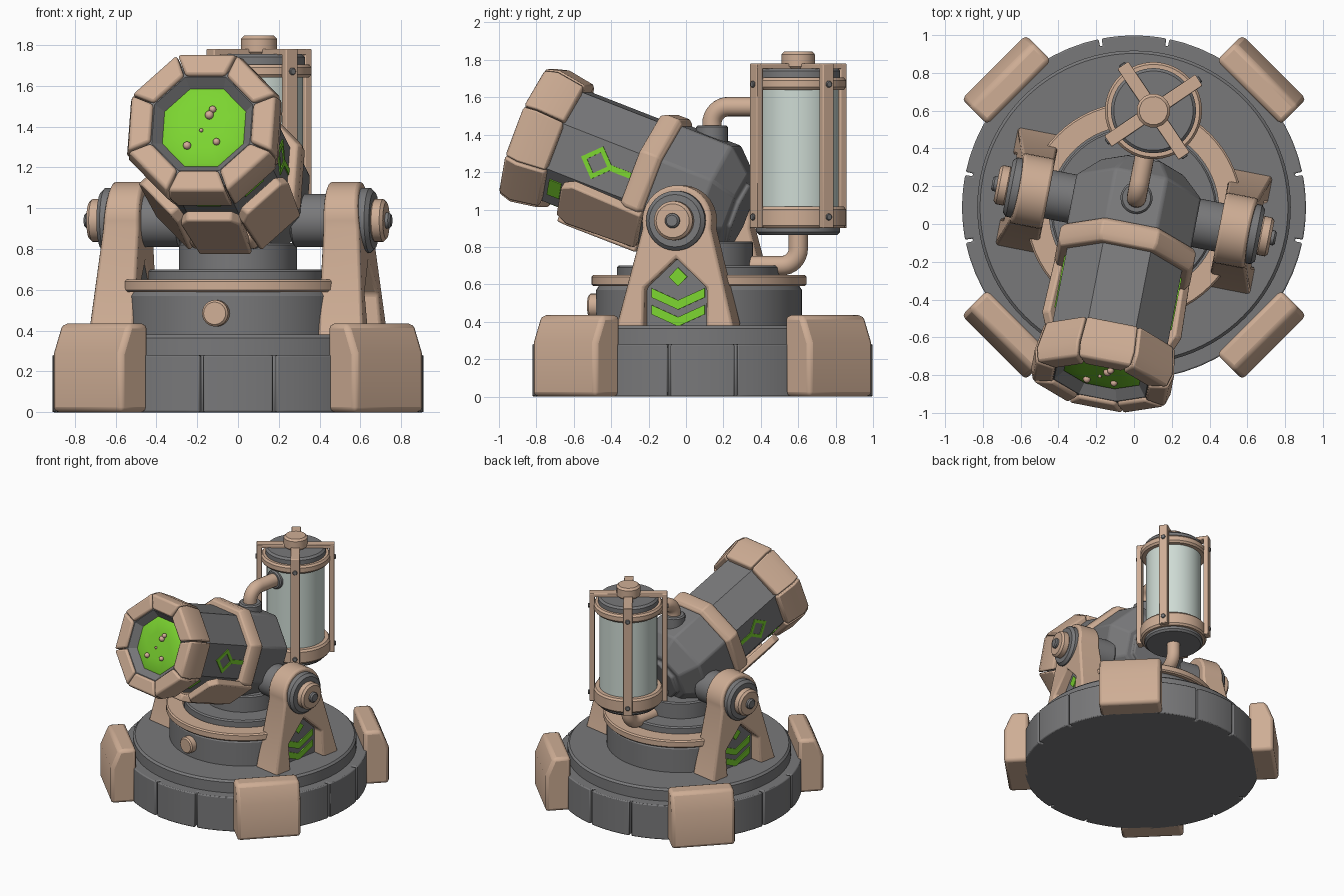
import bpy, bmesh
from math import pi, sin, cos, radians
from mathutils import Matrix, Vector

cube = bpy.data.objects.get("Cube")
if cube:
    bpy.data.objects.remove(cube)


def material(name, rgb):
    m = bpy.data.materials.new(name)
    m.use_nodes = True
    m.diffuse_color = (*rgb, 1)
    m.node_tree.nodes["Principled BSDF"].inputs["Base Color"].default_value = (*rgb, 1)
    return m


TAN = material("tan_armour", (0.62, 0.42, 0.30))
GREY = material("grey_metal", (0.19, 0.19, 0.195))
GREEN = material("bright_green", (0.20, 0.66, 0.03))
GLASS = material("pale_glass", (0.62, 0.71, 0.66))
PINK = material("bubble_tan", (0.66, 0.42, 0.32))

T = Matrix.Translation
BASE = T((0, 0.088, 0))
HEAD = T((0, 0.07, 0)) @ Matrix.Rotation(radians(-11), 4, 'Z')
# barrel frame: local z runs forward along the barrel, local y points up
GUN = HEAD @ T((0, 0, 1.06)) @ Matrix.Rotation(radians(69), 4, 'X')
TANK = HEAD @ T((0, 0.54, 0))


def finish(name, bm, mat, matrix, bevel=0):
    bm.transform(matrix)
    bmesh.ops.recalc_face_normals(bm, faces=bm.faces)
    me = bpy.data.meshes.new(name)
    bm.to_mesh(me)
    bm.free()
    me.materials.append(mat)
    ob = bpy.data.objects.new(name, me)
    bpy.context.collection.objects.link(ob)
    bpy.ops.object.select_all(action='DESELECT')
    ob.select_set(True)
    bpy.context.view_layer.objects.active = ob
    bpy.ops.object.shade_smooth_by_angle(angle=radians(30))
    if bevel:
        mod = ob.modifiers.new("edge_bevel", 'BEVEL')
        mod.width = bevel
        mod.segments = 2
        mod.limit_method = 'ANGLE'
    return ob


def lathe(name, pts, mat, matrix, n=48, ring=False, bevel=0):
    """Turn (radius, height) points; eight sides get flats facing the axes."""
    flat = n == 8
    k = 1 / cos(pi / n) if flat else 1
    bm = bmesh.new()
    rows = [[bm.verts.new((r * k * cos(2 * pi * (i + flat / 2) / n),
                           r * k * sin(2 * pi * (i + flat / 2) / n), z))
             for i in range(n)] for r, z in pts]
    pairs = list(zip(rows, rows[1:]))
    if ring:
        pairs.append((rows[-1], rows[0]))
    else:
        bm.faces.new(rows[0])
        bm.faces.new(rows[-1])
    for a, b in pairs:
        for i in range(n):
            j = (i + 1) % n
            bm.faces.new((a[i], a[j], b[j], b[i]))
    return finish(name, bm, mat, matrix, bevel)


def disc(name, r, z0, z1, mat, matrix, n=48, c=0.01):
    return lathe(name, [(r - c, z0), (r, z0 + c), (r, z1 - c), (r - c, z1)], mat, matrix, n)


def prism(name, outline, c0, c1, mat, matrix, bevel=0, lean=0):
    """Extrude a flat outline; lean tilts the far face."""
    bm = bmesh.new()
    a = [bm.verts.new((x, y, c0)) for x, y in outline]
    b = [bm.verts.new((x, y, c1 + lean * y)) for x, y in outline]
    bm.faces.new(a)
    bm.faces.new(b)
    for i in range(len(a)):
        j = (i + 1) % len(a)
        bm.faces.new((a[i], a[j], b[j], b[i]))
    return finish(name, bm, mat, matrix, bevel)


def rect(x0, x1, y0, y1):
    return [(x0, y0), (x1, y0), (x1, y1), (x0, y1)]


def pipe(name, start, corner, end, bend, mat, matrix):
    s, c, e = Vector(start), Vector(corner), Vector(end)
    d1, d2 = (c - s).normalized(), (e - c).normalized()
    mid = c - d1 * bend + d2 * bend
    path = [s] + [mid + bend * (d1 * sin(t * pi / 16) - d2 * cos(t * pi / 16))
                  for t in range(9)] + [e]
    side = d1.cross(d2)
    bm = bmesh.new()
    rows = []
    for i, p in enumerate(path):
        t = (path[min(i + 1, len(path) - 1)] - path[max(i - 1, 0)]).normalized()
        up = side.cross(t)
        rows.append([bm.verts.new(p + 0.052 * (side * cos(k * pi / 10) + up * sin(k * pi / 10)))
                     for k in range(20)])
    for a, b in zip(rows, rows[1:]):
        for i in range(20):
            bm.faces.new((a[i], a[i - 1], b[i - 1], b[i]))
    finish(name, bm, mat, matrix)


# base with paired slots in its rim
rim = []
for q in range(4):
    for side in (-1, 1):
        m = q * pi / 2 + side * radians(11.4)
        rim += [(0.91, m - 0.009), (0.87, m - 0.009), (0.87, m + 0.009), (0.91, m + 0.009)]
        span = 22.8 if side < 0 else 67.2
        rim += [(0.91, m + radians(span) * i / 12) for i in range(1, 12)]
prism("base_rim", [(r * cos(a), r * sin(a)) for r, a in rim], 0, 0.28, GREY, BASE, 0.012)
disc("base_top", 0.83, 0.26, 0.38, GREY, BASE, 96, 0.015)

# four corner feet
for q in range(4):
    turn = BASE @ Matrix.Rotation(pi / 4 + q * pi / 2, 4, 'Z') @ Matrix.Rotation(pi / 2, 4, 'X')
    prism("corner_foot", [(0.86, 0), (1.05, 0), (1.05, 0.29), (0.99, 0.435), (0.86, 0.435)],
          -0.24, 0.24, TAN, turn, 0.025)

# turntable
lathe("turntable_drum", [(0.55, 0.37), (0.55, 0.57), (0.53, 0.6)], GREY, HEAD, 64)
lathe("turntable_ring", [(0.45, 0.59), (0.565, 0.59), (0.575, 0.6), (0.575, 0.64),
                         (0.565, 0.65), (0.45, 0.65)], TAN, HEAD, 64, ring=True)
disc("turntable_plate", 0.44, 0.58, 0.7, GREY, HEAD)
disc("neck", 0.29, 0.69, 0.83, GREY, HEAD)
FRONT = HEAD @ T((0, 0, 0.485)) @ Matrix.Rotation(pi / 2, 4, 'X')
disc("front_button", 0.065, 0.53, 0.6, TAN, FRONT, 24)

# side brackets with emblem panels and axle hubs
arc = [(0.19 * cos(radians(a)), 0.94 + 0.19 * sin(radians(a))) for a in range(-12, 193, 12)]
house = [(-0.17, 0.37), (-0.17, 0.58), (0, 0.74), (0.17, 0.58), (0.17, 0.37)]
for s, side in ((1, "left"), (-1, "right")):
    m = HEAD @ Matrix(((0, 0, s, 0), (1, 0, 0, 0), (0, 1, 0, 0), (0, 0, 0, 1)))
    prism(side + "_bracket", [(0.32, 0.37)] + arc + [(-0.32, 0.37)] + house,
          0.46, 0.72, TAN, m, 0.015, lean=-0.09)
    prism(side + "_panel", house, 0.47, 0.585, GREY, m)
    for z in (0.58, 0.49):
        prism(side + "_chevron", [(-0.145, z), (0, z - 0.065), (0.145, z), (0.145, z - 0.05),
                                  (0, z - 0.115), (-0.145, z - 0.05)], 0.58, 0.593, GREEN, m)
    prism(side + "_diamond", [(-0.05, 0.64), (0, 0.59), (0.05, 0.64), (0, 0.69)],
          0.58, 0.593, GREEN, m)
    hub = m @ T((0, 0.94, 0))
    disc(side + "_axle", 0.13, 0.28, 0.48, GREY, hub)
    disc(side + "_hub", 0.16, 0.6, 0.68, GREY, hub, 32, 0.02)
    disc(side + "_hub_cap", 0.105, 0.67, 0.74, TAN, hub, 32, 0.015)
    disc(side + "_hub_pin", 0.04, 0.73, 0.765, GREY, hub, 16)

# barrel, breech and band
lathe("barrel", [(0.31, 0.2), (0.31, 0.95), (0.265, 0.985), (0.245, 0.985), (0.2, 0.93)],
      GREY, GUN, 8)
lathe("breech", [(0.17, -0.25), (0.17, -0.22), (0.22, -0.22), (0.335, -0.09), (0.335, 0.24)],
      GREY, GUN, 8, bevel=0.012)
lathe("barrel_band", [(0.3, 0.2), (0.345, 0.2), (0.365, 0.225), (0.365, 0.295),
                      (0.345, 0.33), (0.3, 0.33)], TAN, GUN, 8, ring=True, bevel=0.008)

# muzzle collar of eight blocks
for i in range(8):
    bm = bmesh.new()
    ends = []
    for a in (-1, 1):
        ends.append([bm.verts.new((r, a * (r * math_tan - 0.004), z)) for math_tan in (sin(pi / 8) / cos(pi / 8),)
                     for r, z in ((0.25, 0.77), (0.35, 0.77), (0.375, 0.93), (0.355, 1.005), (0.25, 1.005))])
        bm.faces.new(ends[-1])
    for k in range(5):
        bm.faces.new((ends[0][k], ends[0][k - 1], ends[1][k - 1], ends[1][k]))
    finish("muzzle_block", bm, TAN, GUN @ Matrix.Rotation(i * pi / 4, 4, 'Z'), 0.014)

# glowing liquid and bubbles
lathe("liquid", [(0.205, 0.932), (0.19, 0.94), (0.1, 0.945)], GREEN, GUN, 8)
for x, y, r in ((0.04, 0.09, 0.018), (0.025, 0.06, 0.022), (-0.075, -0.1, 0.02),
                (0.07, -0.08, 0.018), (-0.01, -0.02, 0.01)):
    bm = bmesh.new()
    bmesh.ops.create_uvsphere(bm, u_segments=12, v_segments=8, radius=r)
    finish("bubble", bm, PINK, GUN @ T((x, y, 0.95)))

# armour plates and green vents on the three lower faces
for a in (-135, -90, -45):
    # frame: x along the barrel, y across the face, z outward
    face = GUN @ Matrix.Rotation(radians(a), 4, 'Z') @ Matrix(
        ((0, 0, 1, 0), (0, 1, 0, 0), (1, 0, 0, 0), (0, 0, 0, 1)))
    prism("lower_plate", [(0.2, -0.13), (0.2, 0.13), (0.6, 0.15), (0.66, 0.11),
                          (0.66, -0.11), (0.6, -0.15)], 0.33, 0.385, TAN, face, 0.01)
    prism("lower_vent", rect(0.68, 0.75, -0.06, 0.06), 0.305, 0.316, GREEN, face)

# green key marks on both barrel sides
for a in (0, 180):
    face = GUN @ Matrix.Rotation(radians(a), 4, 'Z') @ Matrix(
        ((0, 0, 1, 0), (0, 1, 0, 0), (1, 0, 0, 0), (0, 0, 0, 1)))
    for q in range(4):
        bar = face @ T((0.53, 0, 0)) @ Matrix.Rotation(pi / 4 + q * pi / 2, 4, 'Z')
        prism("mark_diamond", rect(0.042, 0.066, -0.066, 0.042), 0.305, 0.316, GREEN, bar)
    prism("mark_tail", rect(0.32, 0.45, -0.016, 0.016), 0.305, 0.316, GREEN, face)

# canister
disc("tank_glass", 0.215, 0.95, 1.68, GLASS, TANK)
disc("tank_floor", 0.225, 0.865, 0.96, GREY, TANK, 48, 0.015)
disc("tank_lid", 0.225, 1.66, 1.755, GREY, TANK, 48, 0.015)
for z0, z1 in ((0.9, 1.015), (1.64, 1.705)):
    lathe("tank_ring", [(0.2, z0), (0.245, z0), (0.257, z0 + 0.015), (0.257, z1 - 0.015),
                        (0.245, z1), (0.2, z1)], TAN, TANK, 48, ring=True)
disc("tank_knob", 0.09, 1.75, 1.845, TAN, TANK, 16, 0.015)
for q in range(4):
    arm = TANK @ Matrix.Rotation(pi / 4 + q * pi / 2, 4, 'Z')
    prism("tank_post", rect(0.25, 0.29, -0.035, 0.035), 0.9, 1.78, TAN, arm, 0.005)
    prism("tank_spoke", rect(0.04, 0.29, -0.035, 0.035), 1.75, 1.78, TAN, arm, 0.005)
    for z in (0.96, 1.67):
        rivet = arm @ T((0, 0, z)) @ Matrix.Rotation(pi / 2, 4, 'Y')
        disc("post_rivet", 0.018, 0.285, 0.3, GREY, rivet, 12, 0.004)

# pipes between tank and gun
pipe("upper_pipe", (0, 0.07, 1.35), (0, 0.07, 1.55), (0, 0.36, 1.55), 0.09, TAN, HEAD)
disc("pipe_flange", 0.085, 1.32, 1.45, GREY, HEAD @ T((0, 0.07, 0)), 24)
disc("pipe_collar", 0.075, -0.36, -0.31, GREY,
     HEAD @ T((0, 0, 1.55)) @ Matrix.Rotation(pi / 2, 4, 'X'), 24)
pipe("lower_pipe", (0, 0.54, 0.88), (0, 0.54, 0.7), (0, 0.25, 0.7), 0.09, TAN, HEAD)
